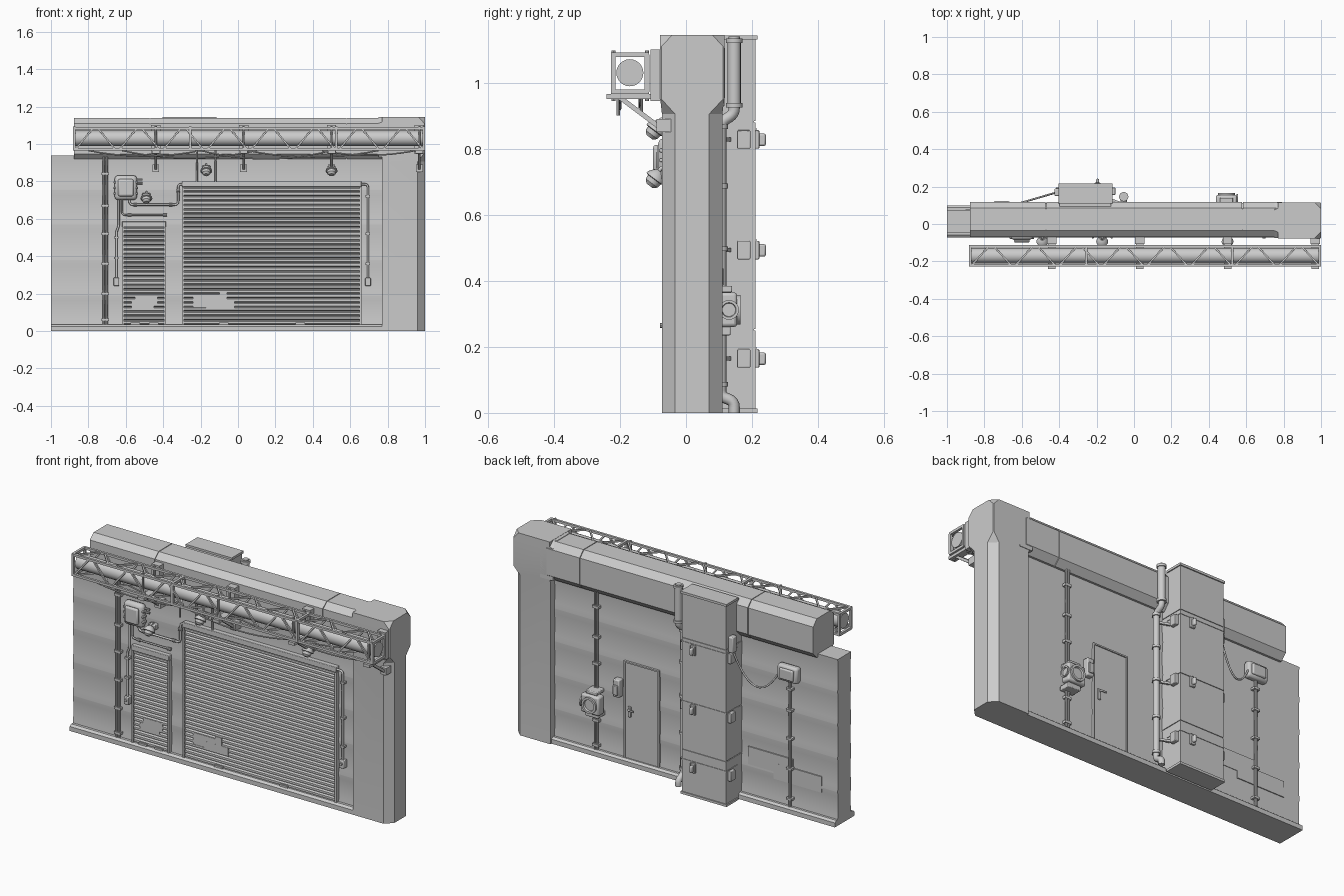
import bpy, bmesh, math
from mathutils import Vector as V

if "Cube" in bpy.data.objects:
    bpy.data.objects.remove(bpy.data.objects["Cube"])

def finish(name, bm, bevel=0):
    bmesh.ops.recalc_face_normals(bm, faces=bm.faces)
    me = bpy.data.meshes.new(name)
    bm.to_mesh(me)
    bm.free()
    o = bpy.data.objects.new(name, me)
    bpy.context.collection.objects.link(o)
    if bevel:
        m = o.modifiers.new("bevel", 'BEVEL')
        m.width, m.segments = bevel, 2
    return o

def loft(name, rings, bevel=0):
    bm = bmesh.new()
    vs = [[bm.verts.new(p) for p in r] for r in rings]
    n = len(vs[0])
    for a, b in zip(vs, vs[1:]):
        for i in range(n):
            bm.faces.new((a[i], a[(i + 1) % n], b[(i + 1) % n], b[i]))
    bm.faces.new(vs[0])
    bm.faces.new(vs[-1])
    return finish(name, bm, bevel)

def prism(name, prof, x0, x1):           # (y, z) profile run along x
    return loft(name, [[(x, y, z) for y, z in prof] for x in (x0, x1)])

def box(name, x0, x1, y0, y1, z0, z1, bevel=0):
    return loft(name, [[(x0, y0, z), (x1, y0, z), (x1, y1, z), (x0, y1, z)] for z in (z0, z1)], bevel)

def lathe(name, prof, origin, axis, n=16):   # (radius, height) profile about an axis
    q = V(axis).to_track_quat('Z', 'Y')
    ang = [2 * math.pi * i / n for i in range(n)]
    return loft(name, [[V(origin) + q @ V((r * math.cos(a), r * math.sin(a), h)) for a in ang] for r, h in prof])

def cyl(name, p, q, r, n=16):
    d = V(q) - V(p)
    return lathe(name, [(r, 0), (r, d.length)], p, d, n)

def struts(name, pairs, w):
    bm = bmesh.new()
    for p, q in pairs:
        d = V(q) - V(p)
        rot = d.to_track_quat('Z', 'Y')
        g = bmesh.ops.create_cube(bm, size=1)
        for v in g['verts']:
            v.co = (V(p) + V(q)) / 2 + rot @ V((v.co.x * w, v.co.y * w, v.co.z * d.length))
    return finish(name, bm)

def pipe(name, pts, r, bend=0.02):
    pts = [V(p) for p in pts]
    out = [pts[0]]
    for a, b, c in zip(pts, pts[1:], pts[2:]):
        p, q = b + (a - b).normalized() * bend, b + (c - b).normalized() * bend
        out += [p.lerp(b, t).lerp(b.lerp(q, t), t) for t in (0, .25, .5, .75, 1)] if bend else [b]
    out.append(pts[-1])
    cu = bpy.data.curves.new(name, 'CURVE')
    cu.dimensions, cu.bevel_depth, cu.bevel_resolution, cu.use_fill_caps = '3D', r, 2, True
    s = cu.splines.new('POLY')
    s.points.add(len(out) - 1)
    for sp, p in zip(s.points, out):
        sp.co = (*p, 1)
    o = bpy.data.objects.new(name, cu)
    bpy.context.collection.objects.link(o)

def sag(name, a, b, drop, r):
    pts = [V(a).lerp(V(b), i / 12) - V((0, 0, drop * 4 * (i / 12) * (1 - i / 12))) for i in range(13)]
    pipe(name, pts, r, 0)

# Wall: plinth and scalloped panels
prism("plinth", [(-.073, 0), (.1, 0), (.1, .025), (.088, .035), (-.06, .035), (-.073, .025)], -1, .96)
edges = [.035, .19, .38, .57, .755, .94]
front, back = [], []
for a, b in zip(edges, edges[1:]):
    for i in range(7):
        t = i / 6
        d = .005 * 4 * t * (1 - t)
        z = a + (b - a - .002) * t
        front.append((-.045 + d, z))
        back.append((.075 - d, z))
prism("wall_panels", front + back[::-1], -1, .8)

# Pillar with chamfered edges swelling into the head
def ring(z, y0, y1, c, x0=.77, x1=1):
    return [(x0, y0, z), (x1 - c, y0, z), (x1, y0 + c, z), (x1, y1 - c, z), (x1 - c, y1, z), (x0, y1, z)]
loft("pillar", [ring(0, -.073, .11, .04), ring(.905, -.073, .11, .04), ring(.95, -.078, .116, .004),
                ring(1.11, -.078, .116, .004), ring(1.144, -.078, .116, .036)])
loft("head_shoulder", [[(x, s * .0 + y, z) for y, z in [(-w, 1.143), (-.074, 1.143 - c), (-.074, .93), (.116, .93), (.116, 1.143 - c), (w + .04, 1.143)]]
                       for x, w, c, s in ((.75, .035, .033, 1), (.83, .07, .004, 1))])

# Overhead beam in three lengths
beam = [(-.035, 1.14), (-.07, 1.11), (-.07, .945), (-.045, .92), (.085, .92), (.118, .955), (.118, 1.105), (.085, 1.14)]
for i, (a, b) in enumerate(((-.877, -.472), (-.468, .578), (.582, .79))):
    prism(f"beam_{i}", beam, a, b)
prism("beam_core", [(y * .95, 1.03 + (z - 1.03) * .96) for y, z in beam], -.86, .78)

# Roller shutters with slats, frames and headers
for nm, x0, x1, top in (("large", -.30, .66, .80), ("small", -.62, -.385, .585)):
    prof, n = [], round((top - .065) / .0235)
    h = (top - .065) / n
    for i in range(n):
        z = .035 + i * h
        prof += [(-.047, z), (-.058, z + h * .2), (-.058, z + h * .7), (-.047, z + h * .9)]
    prism(nm + "_shutter", prof + [(-.03, top - .03), (-.03, .035)], x0 + .008, x1 - .008)
    box(nm + "_shutter_header", x0, x1, -.068, -.03, top - .03, top, .003)
    for s, x in (("left", x0), ("right", x1 - .01)):
        box(f"{nm}_frame_{s}", x, x + .01, -.066, -.03, .035, top - .03)
    for f in (.25, .75):
        c = x0 + (x1 - x0) * f * .85 + .02
        box(f"{nm}_shutter_pull", c - .025, c + .025, -.068, -.05, .036, .046)
for i, (a, b, c, d) in enumerate(((-.57, -.45, .12, .16), (-.55, -.43, .14, .19), (-.24, -.1, .125, .19), (-.17, -.02, .112, .16), (-.1, -.06, .16, .205))):
    box(f"shutter_plate_{i}", a, b, -.0592 - i * .0002, -.05, c, d)
box("back_plate_left", -.9, -.6, .07, .0772, .16, .25)
box("back_plate_right", -.72, -.44, .07, .077, .2, .3)

# Gantry truss with a duct inside
Y, Z = (-.22, -.118), (.972, 1.085)
struts("truss_chords", [((-.88, y, z), (1, y, z)) for y in Y for z in Z], .013)
diag, bay = [], 1.88 / 8
for i in range(8):
    x = -.88 + i * bay
    m, e = x + bay / 2, x + bay
    for y in Y:
        diag += [((x + .012, y, Z[0]), (m - .012, y, Z[1])), ((m + .012, y, Z[1]), (e - .012, y, Z[0]))]
    for z in Z:
        diag += [((x + .012, Y[0], z), (m - .012, Y[1], z)), ((m + .012, Y[1], z), (e - .012, Y[0], z))]
struts("truss_diagonals", diag, .009)
for x in (-.875, -.255, .525, .994):
    struts("truss_frame", [((x, y, Z[0]), (x, y, Z[1])) for y in Y] + [((x, Y[0], z), (x, Y[1], z)) for z in Z], .014)
cyl("truss_duct", (-.87, -.17, 1.03), (.995, -.17, 1.03), .041, 24)
for x in (-.44, .03, .5, .97):
    box("bracket_shelf", x - .02, x + .02, -.24, -.08, .95, .966)
    box("bracket_plate", x - .025, x + .025, -.108, -.065, .945, 1.1)
    struts("bracket_brace", [((x, -.2, .955), (x, -.08, .865))], .014)
    box("bracket_foot", x - .018, x + .018, -.09, -.04, .85, .89)
    for y in Y:
        cyl("bracket_bolt", (x, y, .945), (x, y, 1.097), .006, 8)

# Slack cables under the truss
for i, (a, b, d, y) in enumerate(((-.8, -.2, .03, -.2), (-.62, .1, .04, -.14), (-.2, .5, .045, -.2), (.05, .75, .035, -.14), (.45, .95, .025, -.2))):
    sag(f"slack_cable_{i}", (a, y, .965), (b, y, .965), d, .004)
for x, y, z in ((-.22, -.205, .9), (-.12, -.135, .91)):
    cyl("hanging_lead", (x, y, z), (x, y, .97), .005, 8)
    pipe("drop_lead", [(x, -.075, .95), (x, -.055, .93), (x, -.055, .8)], .005, .01)

# Tilted wall lamps
for x, z in ((-.17, .862), (.5, .862), (-.49, .715)):
    box("lamp_mount", x - .022, x + .022, -.075, -.04, z - .008, z + .022, .004)
    lathe("lamp_body", [(.012, -.012), (.02, -.006), (.03, .008), (.032, .016), (.024, .018), (.022, .032), (.012, .042)],
          (x, -.085, z + .006), (0, -.6, -.8))
    pipe("lamp_stem", [(x, -.05, z + .02), (x, -.075, z + .03), (x, -.085, z + .01)], .006, .01)

# Front control box, conduits and switches
box("control_box", -.66, -.54, -.085, -.04, .70, .832, .018)
box("control_box_lid", -.642, -.558, -.1, -.08, .72, .812, .012)
for z in (.735, .765, .795):
    box("control_box_fin", -.665, -.535, -.08, -.05, z - .006, z + .006, .003)
for z in (.79, .81):
    cyl("box_stub", (-.54, -.06, z), (-.51, -.06, z), .006, 8)
P = -.057
pipe("conduit_large_door", [(-.58, P, .70), (-.58, P, .675), (-.32, P, .675), (-.32, P, .785), (-.29, P, .785)], .006)
pipe("conduit_small_door", [(-.62, P, .7), (-.62, P, .62), (-.385, P, .62)], .005)
pipe("conduit_left_switch", [(-.638, P, .70), (-.638, P, .56), (-.65, P, .53), (-.65, P, .27)], .006, .01)
pipe("conduit_right_switch", [(.65, P, .785), (.695, P, .785), (.695, P, .27)], .006)
for x, zs in ((-.65, (.5, .39)), (.695, (.72, .52, .36))):
    box("door_switch", x - .015, x + .015, -.072, -.04, .24, .285, .004)
    lathe("switch_button", [(.008, 0), (.008, .006)], (x, -.072, .265), (0, -1, 0), 10)
    for z in zs:
        box("conduit_clip", x - .012, x + .012, -.066, -.04, z - .006, z + .006)
for x, z in ((-.55, .675), (-.36, .675), (-.58, .62), (-.39, .62), (-.32, .75)):
    cyl("conduit_coupling", (x - .01, P, z), (x + .01, P, z), .009, 10)

# Paired risers, front and back
for nm, x, y, s in (("front", -.71, -.056, -1), ("back", .5, .087, 1)):
    for dx in (-.008, .008):
        cyl(f"{nm}_riser", (x + dx, y, .035), (x + dx, y, .93), .006, 10)
    for z in (.06, .2, .36, .52, .67, .84):
        box(f"{nm}_riser_clamp", x - .02, x + .02, min(y + s * .008, y - s * .015), max(y + s * .008, y - s * .015), z - .007, z + .007)

# Back duct tower with sections, latches and side clamps
for a, b in ((.012, .25), (.254, .52), (.524, .88), (.884, 1.132)):
    box("tower_section", -.398, -.122, .07, .21, a, b)
box("tower_core", -.394, -.126, .07, .206, .01, 1.13)
for z in (0, 1.13):
    box("tower_flange", -.404, -.116, .11, .216, z, z + .013)
for z in (.828, .493, .165):
    box("tower_band", -.401, -.119, .11, .213, z + .028, z + .034)
    box("latch_plate", -.21, -.18, .205, .222, z - .028, z + .028, .003)
    box("latch_handle", -.203, -.187, .215, .242, z - .02, z + .018, .006)
    for x in (-.412, -.118):
        box("tower_side_clamp", x - .006, x + .018, .155, .195, z - .028, z + .028, .003)
    struts("tower_pipe_bracket", [((-.12, .13, z), (-.055, .105, z))], .012)
box("tower_side_box", -.425, -.395, .15, .19, .86, .95, .006)

# Drain pipe beside the tower
X = -.055
pipe("drain_pipe", [(X, .146, 1.14), (X, .146, .905), (X, .105, .88), (X, .105, .05), (X, .146, .035), (X, .146, 0)], .017, .018)
cyl("drain_sleeve", (X, .146, .925), (X, .146, 1.13), .02)
for z, y, r in ((1.12, .146, .025), (.925, .146, .025), (.86, .105, .022), (.68, .105, .022), (.49, .105, .022), (.28, .105, .022), (.08, .105, .022)):
    cyl("drain_collar", (X, y, z), (X, y, z + .014), r)

# Back door, keypad box and handle
box("door_leaf", .118, .322, .06, .08, .035, .572)
for a, b, c, d in ((.11, .118, .035, .58), (.322, .33, .035, .58), (.11, .33, .572, .58)):
    box("door_frame", a, b, .06, .086, c, d)
box("door_lock", .285, .302, .078, .088, .27, .33, .003)
pipe("door_handle", [(.293, .08, .315), (.293, .1, .315), (.26, .1, .315)], .005, .008)
box("keypad_box", .345, .385, .065, .105, .37, .47, .006)
box("keypad_face", .35, .38, .1, .113, .385, .44, .003)

# Back blower
box("blower_housing", .438, .55, .1, .155, .26, .365, .01)
box("blower_hood", .46, .53, .07, .14, .365, .385, .004)
box("blower_foot", .455, .535, .07, .135, .235, .262, .004)
lathe("blower_ring", [(.045, 0), (.045, .012), (.033, .012), (.03, .002)], (.494, .153, .312), (0, 1, 0), 24)
lathe("blower_side_ring", [(.03, 0), (.03, .008), (.022, .008), (.02, .001)], (.549, .13, .312), (1, 0, 0), 20)

# Back junction box with riser and sagging cable
box("junction_box", -.77, -.645, .07, .112, .745, .835, .012)
box("junction_box_lid", -.75, -.665, .105, .122, .76, .82, .006)
cyl("junction_riser", (-.71, .086, .035), (-.71, .086, .75), .008, 10)
for z in (.08, .25, .42, .58, .7):
    box("junction_riser_clip", -.728, -.692, .07, .098, z - .006, z + .006)
sag("tower_cable", (-.65, .1, .78), (-.41, .17, .87), .14, .005)

bpy.ops.object.select_all(action='DESELECT')
for o in bpy.context.scene.objects:
    if o.type == 'MESH':
        o.select_set(True)
        bpy.context.view_layer.objects.active = o
bpy.ops.object.shade_smooth_by_angle(angle=math.radians(28))
